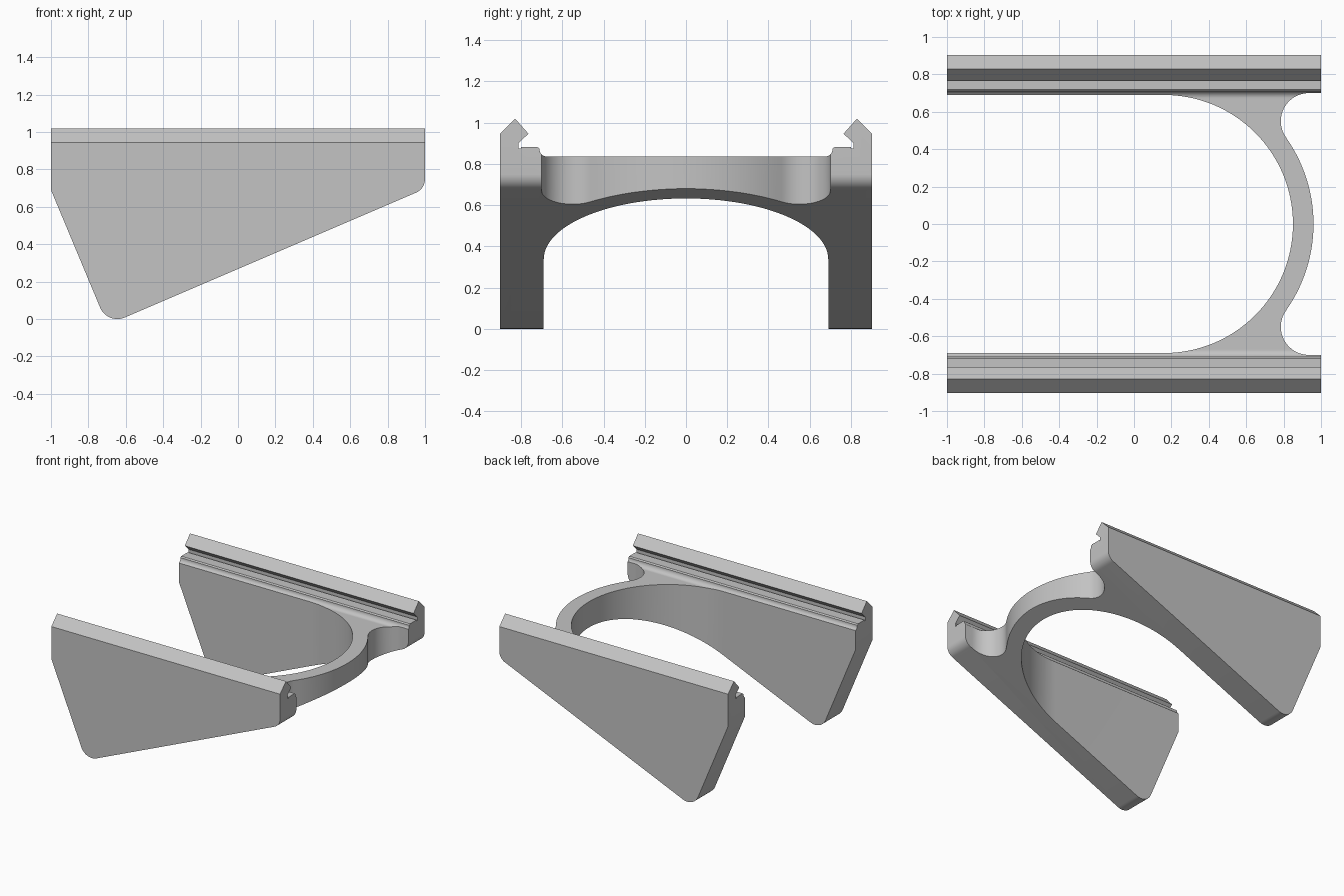
import bpy, bmesh
from math import radians, cos, sin
from mathutils import Vector

old = bpy.data.objects.get("Cube")
if old:
    bpy.data.objects.remove(old, do_unlink=True)

grey = bpy.data.materials.new("plain grey")
grey.use_nodes = True
grey.diffuse_color = (0.55, 0.55, 0.55, 1)
grey.node_tree.nodes["Principled BSDF"].inputs["Base Color"].default_value = grey.diffuse_color


def arc(cx, cy, r, start, end, steps):
    angles = [radians(start + (end - start) * i / steps) for i in range(steps + 1)]
    return [(cx + r * cos(a), cy + r * sin(a)) for a in angles]


def mirrored(points, sx, sy):
    return [(sx * a, sy * b) for a, b in reversed(points)]


def prism(name, outline, place, low, high):
    """Extrude a 2D outline; place(a, b, depth) gives the 3D position."""
    bm = bmesh.new()
    face = bm.faces.new([bm.verts.new(place(a, b, low)) for a, b in outline])
    ext = bmesh.ops.extrude_face_region(bm, geom=[face], use_keep_orig=True)
    shift = Vector(place(0, 0, high)) - Vector(place(0, 0, low))
    verts = [g for g in ext["geom"] if isinstance(g, bmesh.types.BMVert)]
    bmesh.ops.translate(bm, verts=verts, vec=shift)
    bmesh.ops.recalc_face_normals(bm, faces=bm.faces)
    mesh = bpy.data.meshes.new(name)
    bm.to_mesh(mesh)
    bm.free()
    mesh.materials.append(grey)
    obj = bpy.data.objects.new(name, mesh)
    bpy.context.collection.objects.link(obj)
    return obj


# End section: two hooked rails joined by a flat top
half_section = [(0.903, -0.2), (0.903, 0.945), (0.829, 1.019), (0.764, 0.946),
                (0.812, 0.9), (0.812, 0.873), (0.8, 0.873), (0.8, 0.881),
                (0.72, 0.881), (0.71, 0.873)]
half_section += arc(0.675, 0.87, 0.035, 0, -90, 8)
section = half_section + mirrored(half_section, -1, 1)
bracket = prism("bracket", section, lambda a, b, d: (d, a, b), -1.3, 1.3)

# Side outline: tapered legs with rounded toe and rounded end corner
side = [(-1, 1.2), (-1, 0.69)]
side += arc(-0.645, 0.1, 0.1, 202.9, 293.3, 12)
side += arc(0.92, 0.749, 0.08, 293.3, 360, 10)
side += [(1, 1.2)]
side_cutter = prism("side_cutter", side, lambda a, b, d: (a, d, b), -1.4, 1.4)

# Plan: round bridge between the legs, with a scooped notch at each end
half_plan = [(-1.2, 1.2), (1.2, 1.2), (1.2, 0.7)]
half_plan += arc(0.935, 0.55, 0.15, 90, 215.36, 20)
half_plan += arc(0.16, 0, 0.8, 35.36, 0, 14)[1:]
plan = half_plan + mirrored(half_plan, 1, -1)[1:]
plan += [(-1.2, -0.69)] + arc(0.16, 0, 0.69, -90, 90, 64) + [(-1.2, 0.69)]
plan_cutter = prism("plan_cutter", plan, lambda a, b, d: (a, b, d), -0.5, 1.5)

# Keep only what all three outlines share
bpy.context.view_layer.objects.active = bracket
for cutter in (side_cutter, plan_cutter):
    mod = bracket.modifiers.new("keep_shared", "BOOLEAN")
    mod.operation = "INTERSECT"
    mod.solver = "EXACT"
    mod.object = cutter
    bpy.ops.object.modifier_apply(modifier=mod.name)
    bpy.data.objects.remove(cutter, do_unlink=True)

bpy.ops.object.select_all(action="DESELECT")
bracket.select_set(True)
bpy.ops.object.shade_smooth_by_angle(angle=radians(25))
